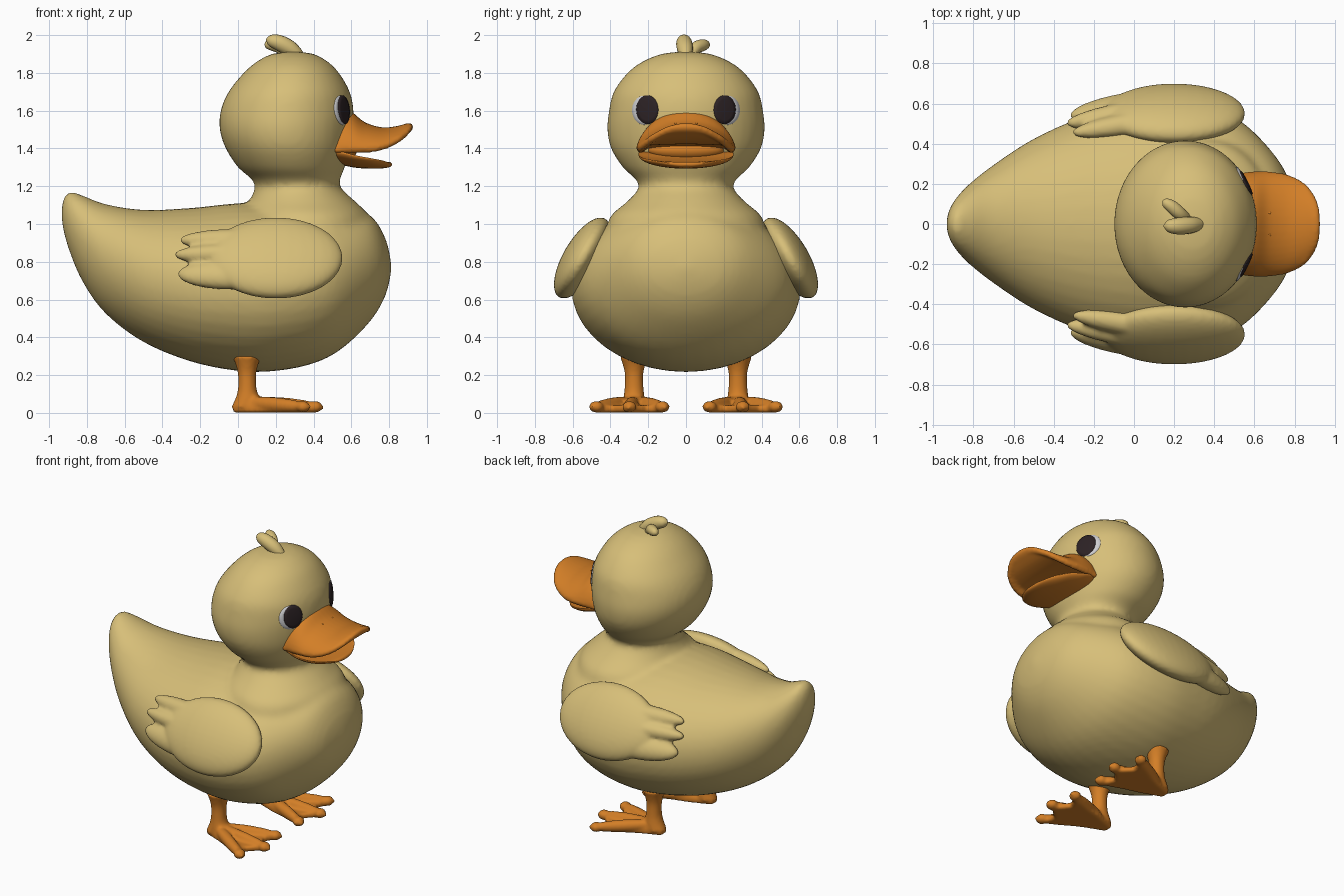
import bpy, bmesh, math
from mathutils import Vector, Matrix
from mathutils.bvhtree import BVHTree

if "Cube" in bpy.data.objects:
    bpy.data.objects.remove(bpy.data.objects["Cube"])


def material(name, col):
    m = bpy.data.materials.new(name)
    m.diffuse_color = (*col, 1)
    m.use_nodes = True
    m.node_tree.nodes["Principled BSDF"].inputs["Base Color"].default_value = m.diffuse_color
    return m


YELLOW = material("soft yellow", (0.68, 0.52, 0.19))
ORANGE = material("orange", (0.65, 0.21, 0.02))
DARK = material("dark brown", (0.025, 0.016, 0.018))
WHITE = material("eye white", (0.62, 0.62, 0.64))


def finish(bm, name, mat):
    bmesh.ops.recalc_face_normals(bm, faces=bm.faces)
    me = bpy.data.meshes.new(name)
    bm.to_mesh(me)
    bm.free()
    ob = bpy.data.objects.new(name, me)
    bpy.context.collection.objects.link(ob)
    me.materials.append(mat)
    for p in me.polygons:
        p.use_smooth = True
    return ob


def spline(rows, steps=5):
    """Smooth interpolation through rows of numbers."""
    out = []
    for i in range(len(rows) - 1):
        a, b, c, d = (rows[min(max(i + k, 0), len(rows) - 1)] for k in (-1, 0, 1, 2))
        for j in range(steps):
            t = j / steps
            out.append([0.5 * (2 * q + (r - p) * t + (2 * p - 5 * q + 4 * r - s) * t * t
                               + (3 * q - p - 3 * r + s) * t ** 3)
                        for p, q, r, s in zip(a, b, c, d)])
    return out + [list(rows[-1])]


def loft(bm, rows, axis, y0=0, peak=1, n=40):
    """Oval rings along x or z; row = position, low, high, half width, level of widest point."""
    rings = []
    for s, lo, hi, w, mid in spline(rows):
        ring = []
        for k in range(n):
            a = 2 * math.pi * k / n
            sn = math.sin(a)
            t = mid + ((hi - mid) * sn ** peak if sn > 0 else (mid - lo) * sn)
            y = y0 + w * math.cos(a)
            ring.append(bm.verts.new((s, y, t) if axis == 'x' else (t, y, s)))
        rings.append(ring)
    for r, q in zip(rings, rings[1:]):
        for k in range(n):
            bm.faces.new((r[k], r[(k + 1) % n], q[(k + 1) % n], q[k]))
    bm.faces.new(rings[0])
    bm.faces.new(rings[-1])


def ball(bm, loc, semi, yaw=0, roll=0, pitch=0):
    m = (Matrix.Translation(loc) @ Matrix.Rotation(yaw, 4, 'Z') @ Matrix.Rotation(pitch, 4, 'Y')
         @ Matrix.Rotation(roll, 4, 'X') @ Matrix.Diagonal((*semi, 1)))
    bmesh.ops.create_uvsphere(bm, u_segments=32, v_segments=20, radius=1, matrix=m)


def blend(ob, voxel, rounds, mirror=False):
    """Fuse overlapping pieces into one soft skin."""
    r = ob.modifiers.new("fuse", 'REMESH')
    r.mode = 'VOXEL'
    r.voxel_size = voxel
    r.use_smooth_shade = True
    s = ob.modifiers.new("soften", 'SMOOTH')
    s.factor = 0.5
    s.iterations = rounds
    if mirror:
        m = ob.modifiers.new("mirror", 'MIRROR')
        m.use_axis = (False, True, False)
        m.use_mirror_merge = False


# body, neck and head
bm = bmesh.new()
body = [(-.935, 1.05, 1.07, .01), (-.925, .97, 1.13, .06), (-.89, .85, 1.172, .125), (-.82, .69, 1.15, .20),
        (-.7, .525, 1.105, .295), (-.5, .375, 1.075, .425), (-.25, .272, 1.085, .535),
        (0, .222, 1.11, .592), (.2, .222, 1.11, .607), (.4, .262, 1.11, .575), (.55, .34, 1.09, .50),
        (.7, .485, 1.045, .345), (.78, .62, .925, .2), (.812, .75, .79, .02)]
loft(bm, [(x, lo, hi, w, (lo + hi) / 2) for x, lo, hi, w in body], 'x')
head = [(.92, .02, .72, .44), (1.04, .02, .695, .40), (1.12, .06, .62, .31), (1.19, .09, .545, .25),
        (1.235, .075, .54, .265), (1.3, .0, .565, .335), (1.4, -.065, .592, .397), (1.5, -.097, .607, .417),
        (1.6, -.092, .612, .408), (1.7, -.05, .592, .383), (1.8, .03, .535, .31), (1.86, .1, .475, .23),
        (1.9, .18, .40, .13), (1.914, .28, .30, .01)]
loft(bm, [(z, lo, hi, w, (lo + hi) / 2) for z, lo, hi, w in head], 'z')
duck = finish(bm, "body_and_head", YELLOW)
blend(duck, 0.02, 6)

# wings with three feather lobes
bm = bmesh.new()
TILT = 0.53
ball(bm, (.2, .55, .82), (.355, .10, .242), roll=TILT)
ball(bm, (-.03, .585, .735), (.295, .062, .088), yaw=.16, roll=TILT)
ball(bm, (-.03, .55, .838), (.315, .06, .058), yaw=.16, roll=TILT)
ball(bm, (-.02, .50, .915), (.295, .055, .06), yaw=.16, roll=TILT)
blend(finish(bm, "wings", YELLOW), 0.013, 4, True)

# legs and webbed feet
bm = bmesh.new()
leg = [(.03, -.035, .11, .06), (.08, -.012, .11, .056), (.13, .0, .098, .05), (.2, .0, .096, .048),
       (.25, -.01, .105, .058), (.3, -.03, .125, .075)]
loft(bm, [(z, lo, hi, w, (lo + hi) / 2) for z, lo, hi, w in leg], 'z', y0=.275)
toes = [(.37, .125), (.41, .30), (.345, .475)]
web = [(-.025, .245), (.12, .19), toes[0], (.335, .21), toes[1], (.325, .385), toes[2], (.1, .355), (-.025, .305)]
face = bm.faces.new([bm.verts.new((x, y, .002)) for x, y in web])
up = bmesh.ops.extrude_face_region(bm, geom=[face])
bmesh.ops.translate(bm, vec=(0, 0, .038), verts=[v for v in up['geom'] if isinstance(v, bmesh.types.BMVert)])
for tx, ty in toes:
    d = Vector((tx - .03, ty - .275, 0))
    ball(bm, (.03 + d.x / 2, .275 + d.y / 2, .045), (d.length / 2 + .05, .036, .038),
         yaw=math.atan2(d.y, d.x), pitch=.07)
    ball(bm, (tx, ty, .032), (.036, .038, .031))
blend(finish(bm, "legs_and_feet", ORANGE), 0.011, 3, True)

# bill: row = x, centre bottom, centre top, half width, edge level
bm = bmesh.new()
loft(bm, [(.48, 1.40, 1.61, .235, 1.40), (.54, 1.40, 1.61, .255, 1.40), (.60, 1.41, 1.595, .262, 1.40),
          (.67, 1.42, 1.54, .262, 1.40), (.76, 1.425, 1.512, .248, 1.41), (.84, 1.445, 1.518, .21, 1.435),
          (.895, 1.475, 1.533, .15, 1.475), (.92, 1.495, 1.53, .09, 1.505), (.928, 1.512, 1.518, .02, 1.515)],
     'x', peak=1.25)
# thick rolled rim along the upper bill
rim = spline([(.52, .235, 1.395), (.62, .24, 1.395), (.72, .235, 1.40), (.80, .21, 1.425),
              (.86, .165, 1.46), (.895, .09, 1.495), (.905, 0, 1.51)], 4)
for x, y, z in rim:
    for s in (-1, 1):
        bmesh.ops.create_icosphere(bm, subdivisions=2, radius=.021, matrix=Matrix.Translation((x, s * y, z)))
blend(finish(bm, "upper_bill", ORANGE), 0.01, 4)

bm = bmesh.new()
loft(bm, [(.48, 1.33, 1.385, .22, 1.39), (.56, 1.31, 1.375, .248, 1.38), (.63, 1.297, 1.35, .25, 1.362),
          (.71, 1.293, 1.335, .222, 1.347), (.77, 1.295, 1.33, .155, 1.335), (.805, 1.302, 1.328, .08, 1.32),
          (.815, 1.312, 1.318, .01, 1.315)], 'x')
ball(bm, (.54, 0, 1.39), (.09, .2, .06))
finish(bm, "lower_bill", ORANGE)

# nostrils
bm = bmesh.new()
for s in (-1, 1):
    ball(bm, (.672, s * .055, 1.528), (.012, .007, .008))
finish(bm, "nostrils", ORANGE)

# head tuft
for name, pts in (("tuft_large", [(.33, 0, 1.88, .03), (.28, -.005, 1.925, .042), (.22, -.01, 1.958, .042),
                                  (.17, -.01, 1.972, .03), (.148, -.01, 1.975, .004)]),
                  ("tuft_small", [(.27, .02, 1.88, .025), (.23, .05, 1.93, .032), (.19, .085, 1.946, .032),
                                  (.155, .108, 1.95, .022), (.142, .115, 1.95, .003)])):
    bm = bmesh.new()
    rings = []
    path = spline(pts)
    for i, (x, y, z, r) in enumerate(path):
        d = Vector(path[min(i + 1, len(path) - 1)][:3]) - Vector(path[max(i - 1, 0)][:3])
        q = d.to_track_quat('Z', 'Y')
        rings.append([bm.verts.new(Vector((x, y, z)) + q @ Vector((r * math.cos(k * math.pi / 8),
                                                                   r * math.sin(k * math.pi / 8), 0)))
                      for k in range(16)])
    for a, b in zip(rings, rings[1:]):
        for k in range(16):
            bm.faces.new((a[k], a[(k + 1) % 16], b[(k + 1) % 16], b[k]))
    bm.faces.new(rings[0])
    bm.faces.new(rings[-1])
    finish(bm, name, YELLOW)

# eyes: thin plates laid onto the head surface
bpy.context.view_layer.update()
tree = BVHTree.FromObject(duck, bpy.context.evaluated_depsgraph_get())


def eye_plate(name, mat, cy, cz, ry, rz, lift):
    bm = bmesh.new()
    for s in (-1, 1):
        def put(f, a):
            hit, nor, _, _ = tree.ray_cast(Vector((2, s * (cy + f * ry * math.cos(a)), cz + f * rz * math.sin(a))),
                                           Vector((-1, 0, 0)))
            return bm.verts.new(hit + nor * (lift if f < 1 else -.002))
        centre = put(0, 0)
        rings = [[put(f, k * math.pi / 16) for k in range(32)] for f in (.35, .7, .97, 1)]
        for k in range(32):
            j = (k + 1) % 32
            tri = [centre, rings[0][k], rings[0][j]]
            bm.faces.new(tri)
            for a, b in zip(rings, rings[1:]):
                bm.faces.new((a[k], b[k], b[j], a[j]))
    # outward is +x
    ob = finish(bm, name, mat)
    if sum(p.normal.x for p in ob.data.polygons) < 0:
        ob.data.flip_normals()


eye_plate("eye_whites", WHITE, .222, 1.602, .064, .078, .003)
eye_plate("pupils", DARK, .204, 1.605, .058, .077, .006)
